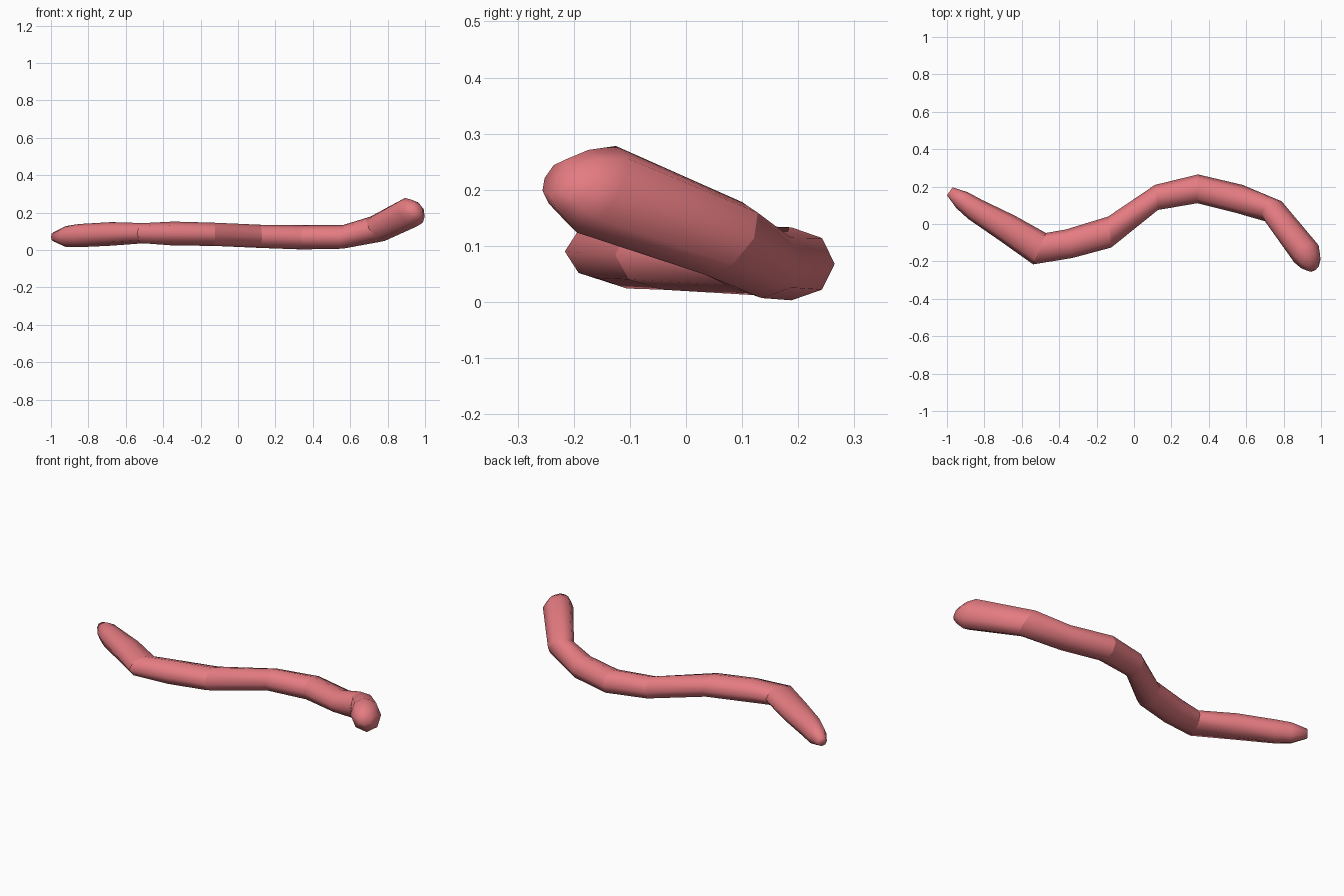
import bpy, bmesh, math
from mathutils import Vector

SIDES = 8

# Rings along the body: centre x y z, half-width vector x y, half-height vector x y z, crease flag
RINGS = [
    ((-0.985, 0.175, 0.070), (0.015, 0.021), (0.00, 0.00, 0.025), 0),
    ((-0.920, 0.128, 0.072), (0.031, 0.042), (0.00, 0.00, 0.056), 0),
    ((-0.850, 0.078, 0.077), (0.035, 0.052), (0.00, 0.00, 0.062), 0),
    ((-0.678, -0.022, 0.086), (0.040, 0.067), (0.00, 0.00, 0.063), 0),
    ((-0.505, -0.132, 0.090), (0.034, 0.084), (0.00, 0.00, 0.054), 1),
    ((-0.345, -0.105, 0.088), (-0.018, 0.076), (0.00, 0.00, 0.064), 0),
    ((-0.130, -0.043, 0.084), (-0.008, 0.083), (0.00, 0.00, 0.062), 1),
    ((0.120, 0.142, 0.073), (-0.008, 0.067), (0.00, 0.00, 0.062), 1),
    ((0.340, 0.188, 0.068), (0.002, 0.077), (0.00, 0.00, 0.065), 1),
    ((0.560, 0.135, 0.070), (0.020, 0.074), (0.00, 0.00, 0.063), 0),
    ((0.745, 0.068, 0.113), (0.045, 0.053), (-0.038, 0.032, 0.065), 1),
    ((0.922, -0.160, 0.201), (0.065, 0.046), (-0.030, 0.035, 0.077), 0),
    ((0.945, -0.200, 0.215), (0.050, 0.037), (-0.023, 0.026, 0.056), 0),
    ((0.960, -0.231, 0.221), (0.028, 0.021), (-0.012, 0.014, 0.032), 0),
]

# Worm body skinned through the rings
bm = bmesh.new()
loops = []
for c, s, u, crease in RINGS:
    c, s, u = Vector(c), Vector((*s, 0)), Vector(u)
    loops.append([bm.verts.new(c + s * math.cos(a) + u * math.sin(a))
                  for a in (2 * math.pi * i / SIDES for i in range(SIDES))])
for a, b in zip(loops, loops[1:]):
    for i in range(SIDES):
        j = (i + 1) % SIDES
        bm.faces.new((a[i], a[j], b[j], b[i]))
bm.faces.new(loops[0])
bm.faces.new(loops[-1])
bmesh.ops.recalc_face_normals(bm, faces=bm.faces)

# Smooth around the body, hard creases at the bends
for f in bm.faces:
    f.smooth = True
for loop, ring in zip(loops, RINGS):
    if ring[3]:
        for i in range(SIDES):
            bm.edges.get((loop[i], loop[(i + 1) % SIDES])).smooth = False

mesh = bpy.data.meshes.new("worm_body")
bm.to_mesh(mesh)
bm.free()
worm = bpy.data.objects.new("worm_body", mesh)
bpy.context.collection.objects.link(worm)

# Pink skin
skin = bpy.data.materials.new("pink_skin")
skin.diffuse_color = (0.78, 0.20, 0.22, 1)
mesh.materials.append(skin)
